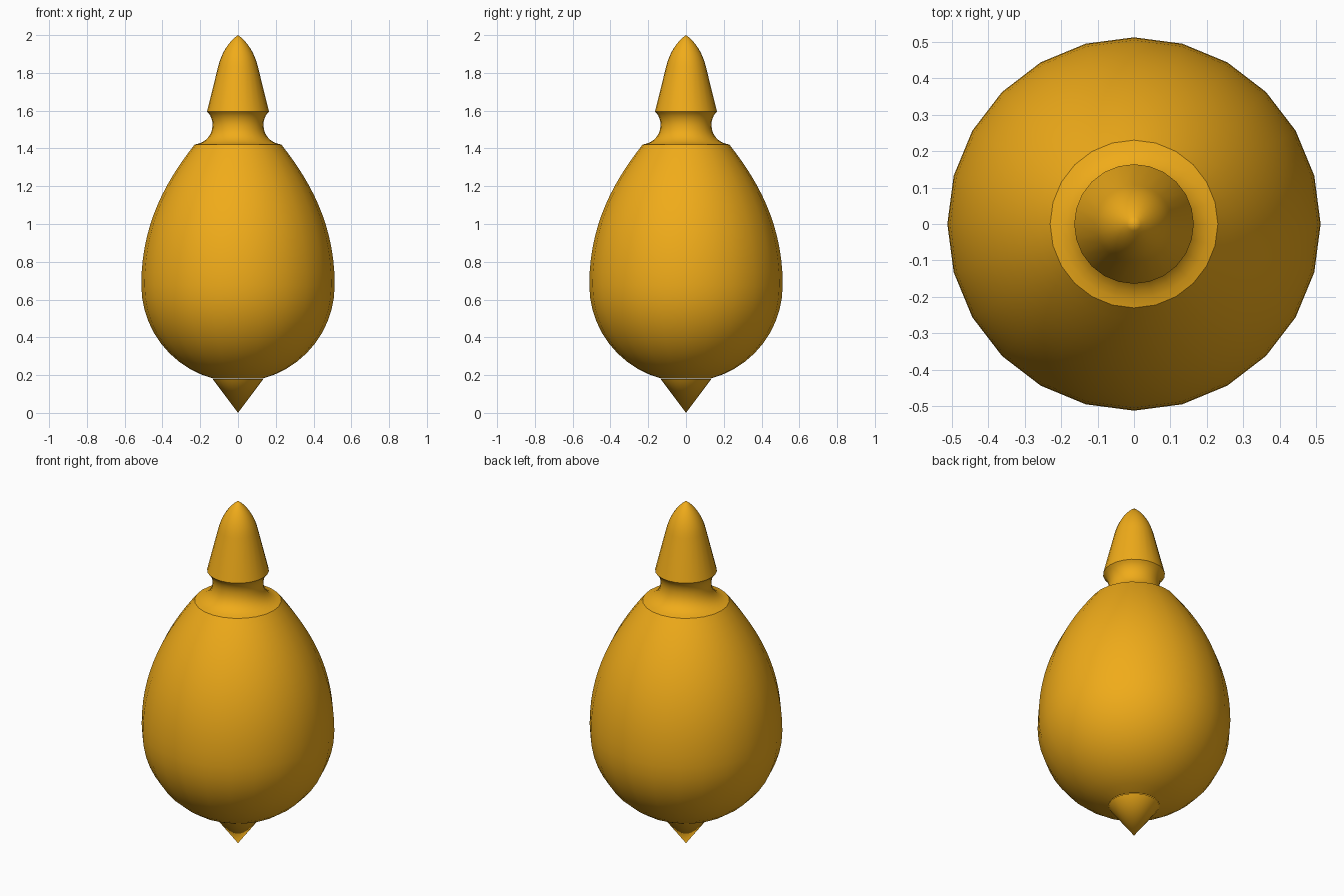
import bpy, math

if "Cube" in bpy.data.objects:
    bpy.data.objects.remove(bpy.data.objects["Cube"])

SIDES = 24
mat = bpy.data.materials.new("amber")
mat.diffuse_color = (0.87, 0.41, 0.01, 1)
mat.use_nodes = True
mat.node_tree.nodes["Principled BSDF"].inputs["Base Color"].default_value = mat.diffuse_color


def bezier(p0, p1, p2, p3, n):
    pts = []
    for i in range(n + 1):
        t = i / n
        k = ((1 - t) ** 3, 3 * t * (1 - t) ** 2, 3 * t * t * (1 - t), t ** 3)
        pts.append(tuple(sum(w * p[a] for w, p in zip(k, (p0, p1, p2, p3))) for a in (0, 1)))
    return pts


def lathe(name, profile):
    """Spin (radius, z) points, listed bottom to top, round the z axis."""
    verts, rings, faces = [], [], []
    for r, z in profile:
        start = len(verts)
        count = 1 if r < 1e-5 else SIDES
        for j in range(count):
            a = 2 * math.pi * j / SIDES
            verts.append((r * math.cos(a), r * math.sin(a), z))
        rings.append([start + j % count for j in range(SIDES)])
    for lo, hi in zip(rings, rings[1:]):
        for j in range(SIDES):
            k = (j + 1) % SIDES
            faces.append(tuple(dict.fromkeys((lo[j], lo[k], hi[k], hi[j]))))
    me = bpy.data.meshes.new(name)
    me.from_pydata(verts, [], faces)
    me.materials.append(mat)
    ob = bpy.data.objects.new(name, me)
    bpy.context.collection.objects.link(ob)
    bpy.ops.object.select_all(action='DESELECT')
    ob.select_set(True)
    bpy.context.view_layer.objects.active = ob
    bpy.ops.object.shade_smooth_by_angle(angle=math.radians(30))
    return ob


# pointed foot
lathe("bottom_point", [(0, 0), (0.135, 0.18)])

# egg-shaped body: round below, tapering above
R, ZC = 0.512, 0.677
a0 = math.acos(0.135 / R)
lower = [(R * math.cos(a0 * (1 - i / 10)), ZC - R * math.sin(a0 * (1 - i / 10))) for i in range(10)]
upper = bezier((R, ZC), (R, 1.0), (0.38, 1.23), (0.23, 1.42), 14)
lathe("body", lower + upper)

# concave neck
neck = bezier((0.23, 1.42), (0.17, 1.43), (0.135, 1.47), (0.135, 1.525), 7)
neck += bezier((0.135, 1.525), (0.135, 1.555), (0.147, 1.58), (0.164, 1.595), 5)[1:]
lathe("neck", neck)

# tapered cap with rounded tip
lathe("cap", [(0.164, 1.595)] + bezier((0.106, 1.83), (0.09, 1.90), (0.052, 1.965), (0, 2.0), 8))
